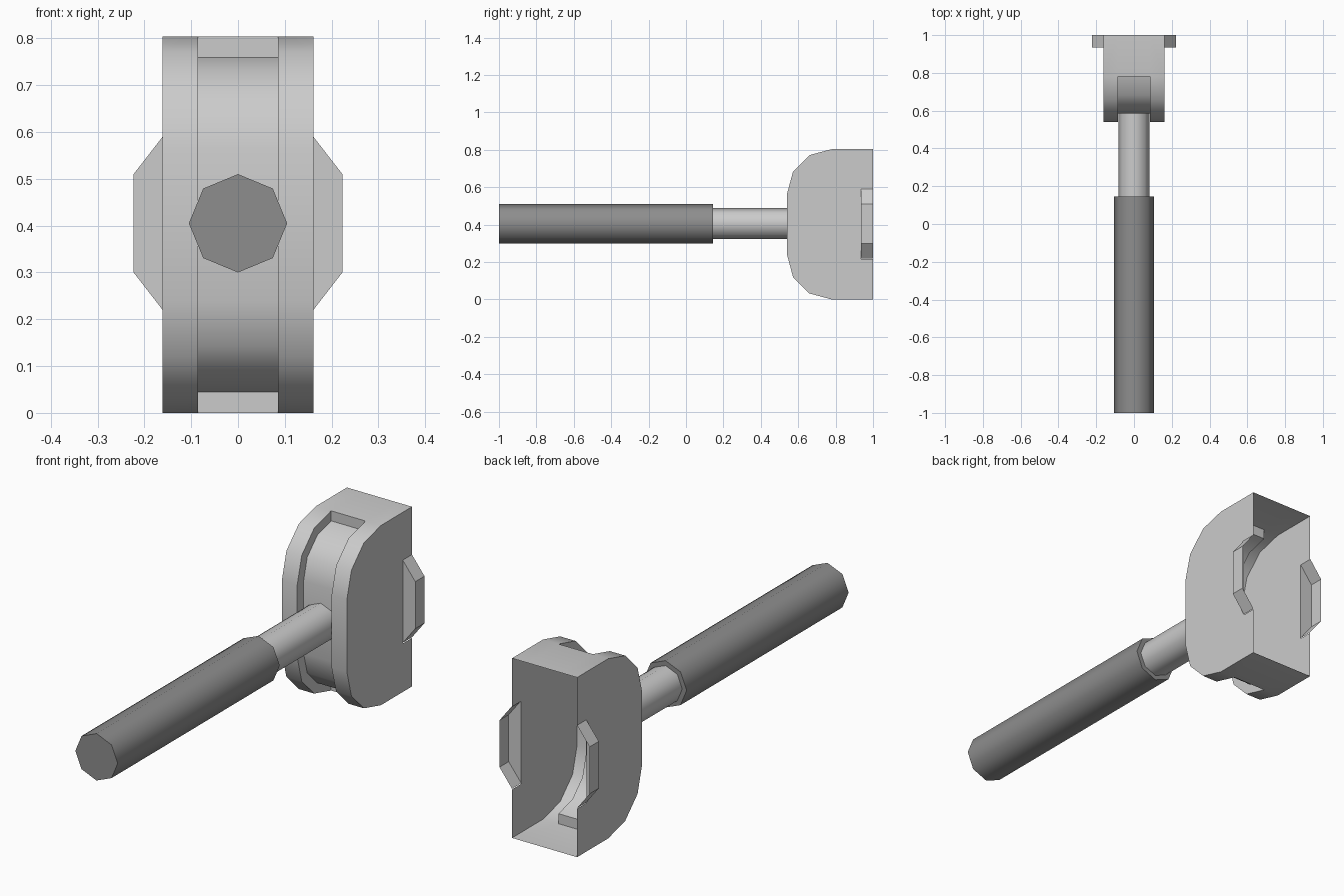
import bpy, bmesh, math

if "Cube" in bpy.data.objects:
    bpy.data.objects.remove(bpy.data.objects["Cube"])

ZC = 0.405          # mid height of the housing and lever
W, SLOT = 0.161, 0.085   # half widths of housing and slot


def grey(name, v):
    mat = bpy.data.materials.new(name)
    mat.diffuse_color = (v, v, v, 1)
    mat.use_nodes = True
    mat.node_tree.nodes["Principled BSDF"].inputs["Base Color"].default_value = mat.diffuse_color
    return mat


METAL, RUBBER = grey("metal_grey", 0.56), grey("dark_grip", 0.27)


def arc_profile(r):
    """Rounded front edge in (y, z), top to bottom, 3 steps per corner."""
    top = [(0.78 - r * math.sin(math.radians(a)), 0.567 + r * math.cos(math.radians(a)))
           for a in (0, 30, 60, 90)]
    return top + [(y, 2 * ZC - z) for y, z in reversed(top)]


def finish(obj, material, angle):
    """Assign the material and smooth all but the sharp edges."""
    obj.data.materials.append(material)
    bpy.ops.object.select_all(action='DESELECT')
    obj.select_set(True)
    bpy.context.view_layer.objects.active = obj
    bpy.ops.object.shade_smooth_by_angle(angle=math.radians(angle))


def make_object(name, faces, angle):
    """Build a welded mesh from polygons given as corner coordinates."""
    bm = bmesh.new()
    for f in faces:
        bm.faces.new([bm.verts.new(p) for p in f])
    bmesh.ops.remove_doubles(bm, verts=bm.verts, dist=0.0001)
    bmesh.ops.recalc_face_normals(bm, faces=bm.faces)
    mesh = bpy.data.meshes.new(name)
    bm.to_mesh(mesh)
    bm.free()
    obj = bpy.data.objects.new(name, mesh)
    bpy.context.collection.objects.link(obj)
    finish(obj, METAL, angle)


def strip(path, x0, x1):
    """Band of quads following a (y, z) path between two x positions."""
    return [[(x0, *a), (x1, *a), (x1, *b), (x0, *b)] for a, b in zip(path, path[1:])]


outer, inner = arc_profile(0.24), arc_profile(0.195)
back = [(1.0, outer[0][1]), (1.0, outer[-1][1])]
full = [back[0]] + outer + [back[1]]
recessed = [back[0], outer[0]] + inner + [outer[-1], back[1]]

# Housing: thin shell, open at the back, with a sunken track down the front
faces = strip(recessed, -SLOT, SLOT)
for s in (-1, 1):
    faces += strip(full, s * SLOT, s * W)
    for i in range(len(outer) - 1):
        faces.append([(s * SLOT, *p) for p in (outer[i], outer[i + 1], inner[i + 1], inner[i])])
    notch = [(1.0, 0.22), (0.935, 0.22), (0.935, 0.59), (1.0, 0.59)]
    faces.append([(s * W, *p) for p in full + notch])
make_object("housing", [[(x, y, z - outer[-1][1]) for x, y, z in f] for f in faces], 35)

# Side tabs: shallow, open towards the back and the housing
for s, side in ((-1, "left"), (1, "right")):
    edge = [(W, 0.22), (0.223, 0.30), (0.223, 0.51), (W, 0.59)]
    faces = [[(s * x, 0.935, z) for x, z in edge]]
    for (xa, za), (xb, zb) in zip(edge, edge[1:]):
        faces.append([(s * xa, 0.935, za), (s * xb, 0.935, zb),
                      (s * xb, 1.0, zb), (s * xa, 1.0, za)])
    make_object(side + "_tab", faces, 30)

# Lever: octagonal shaft and thicker grip
for name, r, y0, y1, mat in (("lever_shaft", 0.083, 0.14, 0.585, METAL),
                             ("lever_grip", 0.105, -1.0, 0.145, RUBBER)):
    bpy.ops.mesh.primitive_cylinder_add(vertices=8, radius=r, depth=y1 - y0,
                                        location=(0, (y0 + y1) / 2, ZC),
                                        rotation=(math.pi / 2, 0, 0))
    bpy.context.object.name = name
    finish(bpy.context.object, mat, 60)
